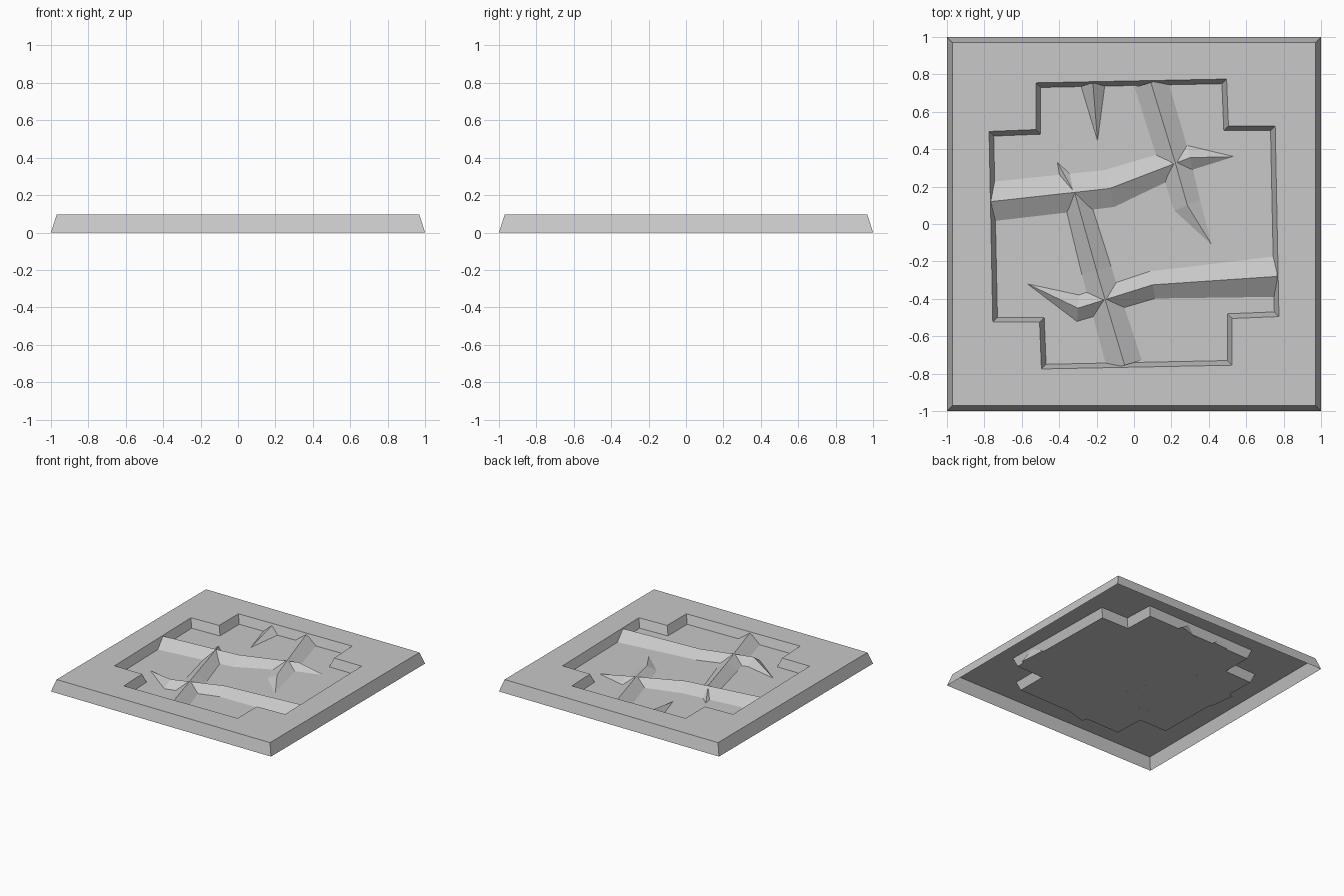
import bpy
import bmesh
from mathutils import Vector, Matrix

if "Cube" in bpy.data.objects:
    bpy.data.objects.remove(bpy.data.objects["Cube"], do_unlink=True)

TOP, FLOOR = 0.095, 0.025

stone = bpy.data.materials.new("light_grey_stone")
stone.use_nodes = True
colour = (0.58, 0.58, 0.58, 1)
stone.diffuse_color = colour
stone.node_tree.nodes["Principled BSDF"].inputs["Base Color"].default_value = colour


def add_object(name, bm):
    mesh = bpy.data.meshes.new(name)
    bm.to_mesh(mesh)
    bm.free()
    mesh.materials.append(stone)
    obj = bpy.data.objects.new(name, mesh)
    bpy.context.collection.objects.link(obj)
    return obj


def ring(bm, points, z):
    return [bm.verts.new((x, y, z)) for x, y in points]


def bridge(bm, lower, upper):
    n = len(lower)
    for i in range(n):
        j = (i + 1) % n
        bm.faces.new((lower[i], lower[j], upper[j], upper[i]))


def quarter_turns(points):
    """Repeat points clockwise around the centre."""
    result = []
    for k in range(4):
        for x, y in points:
            result.append((x, y))
        points = [(y, -x) for x, y in points]
    return result


# Open-bottomed tile with sloped rim and a sunken stepped pit
bm = bmesh.new()
base = ring(bm, quarter_turns([(-1, 1)]), 0)
rim = ring(bm, quarter_turns([(-0.97, 0.97)]), TOP)
bridge(bm, base, rim)
corners = [(-0.525, 0.505), (-0.525, 0.755), (0.495, 0.775)]
slope = 0.025
inner = [(x - slope if x > 0 else x + slope, y - slope) for x, y in corners]
pit_rim = ring(bm, quarter_turns(corners), TOP)
pit_floor = ring(bm, quarter_turns(inner), FLOOR)
bridge(bm, pit_rim, pit_floor)
bm.faces.new(pit_floor)
loops = []
for loop in (rim, pit_rim):
    for i, v in enumerate(loop):
        loops.append(bm.edges.get((v, loop[(i + 1) % len(loop)])))
bmesh.ops.triangle_fill(bm, edges=loops, use_beauty=True, normal=(0, 0, 1))
bmesh.ops.recalc_face_normals(bm, faces=bm.faces)
bm.normal_update()
if sum(f.normal.z * f.calc_area() for f in bm.faces) < 0:
    bmesh.ops.reverse_faces(bm, faces=bm.faces)
add_object("tile", bm)


def ridge(name, path, tip):
    """Triangular ridge along (x, y, crest height, half width) points to a tip."""
    bm = bmesh.new()
    flat = [Vector(p[:2]) for p in path] + [Vector(tip)]
    low = FLOOR - 0.003
    previous = None
    for i, (x, y, z, w) in enumerate(path):
        direction = (flat[i + 1] - flat[i]).normalized()
        if i:
            direction = (direction + (flat[i] - flat[i - 1]).normalized()).normalized()
        side = Vector((-direction.y, direction.x)) * w
        section = [bm.verts.new((x + side.x, y + side.y, low)),
                   bm.verts.new((x, y, z)),
                   bm.verts.new((x - side.x, y - side.y, low))]
        if previous:
            bridge(bm, previous, section)
        else:
            bm.faces.new(section)
        previous = section
    end = bm.verts.new((tip[0], tip[1], FLOOR))
    for i in range(3):
        bm.faces.new((previous[i], previous[(i + 1) % 3], end))
    bmesh.ops.recalc_face_normals(bm, faces=bm.faces)
    return add_object(name, bm)


# Crossing ridges in the pit
ridge("long_ridge_back",
      [(-0.765, 0.12, 0.09, 0.11), (-0.13, 0.19, 0.08, 0.107), (0.3, 0.355, 0.07, 0.07)],
      (0.535, 0.36))
ridge("long_ridge_front",
      [(0.765, -0.28, 0.09, 0.113), (0.1, -0.325, 0.085, 0.078), (-0.3, -0.45, 0.078, 0.075)],
      (-0.57, -0.32))
ridge("cross_ridge_front",
      [(-0.05, -0.755, 0.09, 0.1), (-0.2, -0.25, 0.083, 0.085), (-0.315, 0.16, 0.082, 0.07)],
      (-0.41, 0.33))
ridge("cross_ridge_back",
      [(0.09, 0.757, 0.088, 0.095), (0.22, 0.33, 0.078, 0.09), (0.285, 0.1, 0.06, 0.08)],
      (0.415, -0.11))
ridge("short_spur", [(-0.22, 0.752, 0.08, 0.07)], (-0.195, 0.445))
